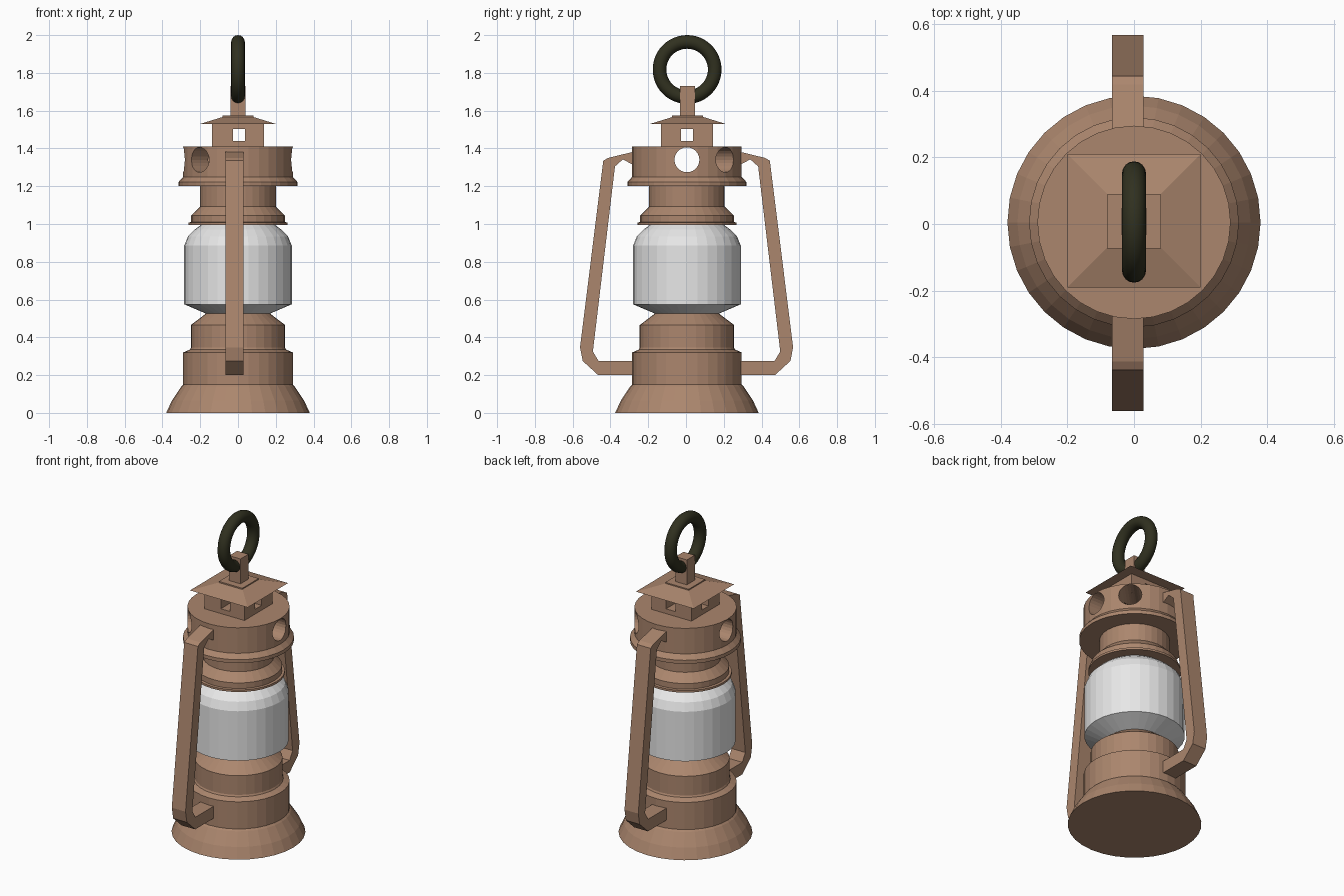
import bpy, bmesh, math
from mathutils import Matrix

if "Cube" in bpy.data.objects:
    bpy.data.objects.remove(bpy.data.objects["Cube"])

CY = 0.005  # depth centre of the body


def material(name, r, g, b):
    m = bpy.data.materials.new(name)
    m.use_nodes = True
    m.diffuse_color = (r, g, b, 1)
    m.node_tree.nodes["Principled BSDF"].inputs["Base Color"].default_value = (r, g, b, 1)
    return m


COPPER = material("copper brown", 0.41, 0.24, 0.155)
GLASS = material("frosted white", 0.8, 0.8, 0.8)
IRON = material("dark olive iron", 0.03, 0.03, 0.014)


def finish(name, bm, mat):
    bmesh.ops.recalc_face_normals(bm, faces=bm.faces)
    mesh = bpy.data.meshes.new(name)
    bm.to_mesh(mesh)
    bm.free()
    ob = bpy.data.objects.new(name, mesh)
    bpy.context.collection.objects.link(ob)
    if mat:
        mesh.materials.append(mat)
    return ob


def lathe(name, profile, mat, sides=32):
    """Closed solid of revolution from (radius, height) points."""
    bm = bmesh.new()
    rings = []
    for r, z in profile:
        rings.append([bm.verts.new((r * math.cos(2 * math.pi * i / sides),
                                    CY + r * math.sin(2 * math.pi * i / sides), z))
                      for i in range(sides)])
    for a, b in zip(rings, rings[1:]):
        for i in range(sides):
            j = (i + 1) % sides
            bm.faces.new((a[i], a[j], b[j], b[i]))
    bm.faces.new(rings[0])
    bm.faces.new(rings[-1])
    return finish(name, bm, mat)


def block(name, hx, hy, z0, z1, mat, x=0.0, y=CY, top=None):
    """Box, or a frustum when a top half width is given."""
    bm = bmesh.new()
    bmesh.ops.create_cube(bm, size=2)
    for v in bm.verts:
        up = v.co.z > 0
        wx, wy = (top, top) if up and top else (hx, hy)
        v.co = (x + v.co.x * wx, y + v.co.y * wy, z1 if up else z0)
    return finish(name, bm, mat)


def cut(target, cutter):
    cutter.hide_render = True
    mod = target.modifiers.new("cut", "BOOLEAN")
    mod.operation = "DIFFERENCE"
    mod.solver = "EXACT"
    mod.object = cutter
    bpy.context.view_layer.objects.active = target
    bpy.ops.object.modifier_apply(modifier=mod.name)
    bpy.data.objects.remove(cutter)


# Turned body
lathe("base", [(0.38, 0), (0.35, 0.065), (0.3, 0.14), (0.29, 0.15), (0.29, 0.32),
               (0.255, 0.335), (0.25, 0.345), (0.25, 0.465), (0.168, 0.527)], COPPER)
lathe("glass_globe", [(0.168, 0.525), (0.285, 0.575), (0.285, 0.885), (0.265, 0.935),
                      (0.23, 0.97), (0.19, 1.0)], GLASS)
lathe("collar", [(0.263, 0.995), (0.263, 1.008), (0.248, 1.01), (0.248, 1.045),
                 (0.2, 1.093), (0.2, 1.205)], COPPER)
cap = lathe("vent_cap", [(0.315, 1.2), (0.315, 1.222), (0.29, 1.25), (0.29, 1.41)], COPPER)

# Round vent tunnels through the cap
for angle in (0, 45, -45):
    bm = bmesh.new()
    bmesh.ops.create_cone(bm, cap_ends=True, segments=24, radius1=0.066, radius2=0.066, depth=1)
    turn = Matrix.Rotation(math.radians(angle), 4, "Z") @ Matrix.Rotation(math.pi / 2, 4, "Y")
    bm.transform(Matrix.Translation((0, CY, 1.34)) @ turn)
    cut(cap, finish("vent_cutter", bm, None))

# Square chimney with windows, roof and hanging post
chimney = block("chimney", 0.138, 0.138, 1.405, 1.535, COPPER)
cut(chimney, block("window_cutter", 0.032, 0.5, 1.44, 1.503, None, x=0.006))
cut(chimney, block("window_cutter", 0.5, 0.032, 1.44, 1.503, None))
block("roof", 0.2, 0.2, 1.53, 1.567, COPPER, y=0.01, top=0.08)
block("roof_plate", 0.081, 0.081, 1.562, 1.574, COPPER, y=0.008)
block("hanging_post", 0.039, 0.039, 1.57, 1.73, COPPER, y=0.008)

# Bent side arms, mirrored front and back
OUTLINE = [(0.25, 1.39), (0.415, 1.35), (0.441, 1.335), (0.564, 0.347), (0.55, 0.275),
           (0.468, 0.2), (0.25, 0.2), (0.25, 0.275), (0.466, 0.275), (0.496, 0.325),
           (0.379, 1.305), (0.337, 1.342), (0.25, 1.295)]
for name, side in (("front_arm", -1), ("back_arm", 1)):
    bm = bmesh.new()
    face = bm.faces.new([bm.verts.new((-0.066, side * y + 0.003, z)) for y, z in OUTLINE])
    grown = bmesh.ops.extrude_face_region(bm, geom=[face])
    moved = [g for g in grown["geom"] if isinstance(g, bmesh.types.BMVert)]
    bmesh.ops.translate(bm, verts=moved, vec=(0.095, 0, 0))
    finish(name, bm, COPPER)

# Hanging ring
bpy.ops.mesh.primitive_torus_add(major_radius=0.146, minor_radius=0.036, major_segments=48,
                                 minor_segments=16, location=(0, 0.006, 1.818),
                                 rotation=(0, math.pi / 2, 0))
ring = bpy.context.object
ring.name = "hanging_ring"
ring.data.materials.append(IRON)
bpy.ops.object.shade_smooth()
